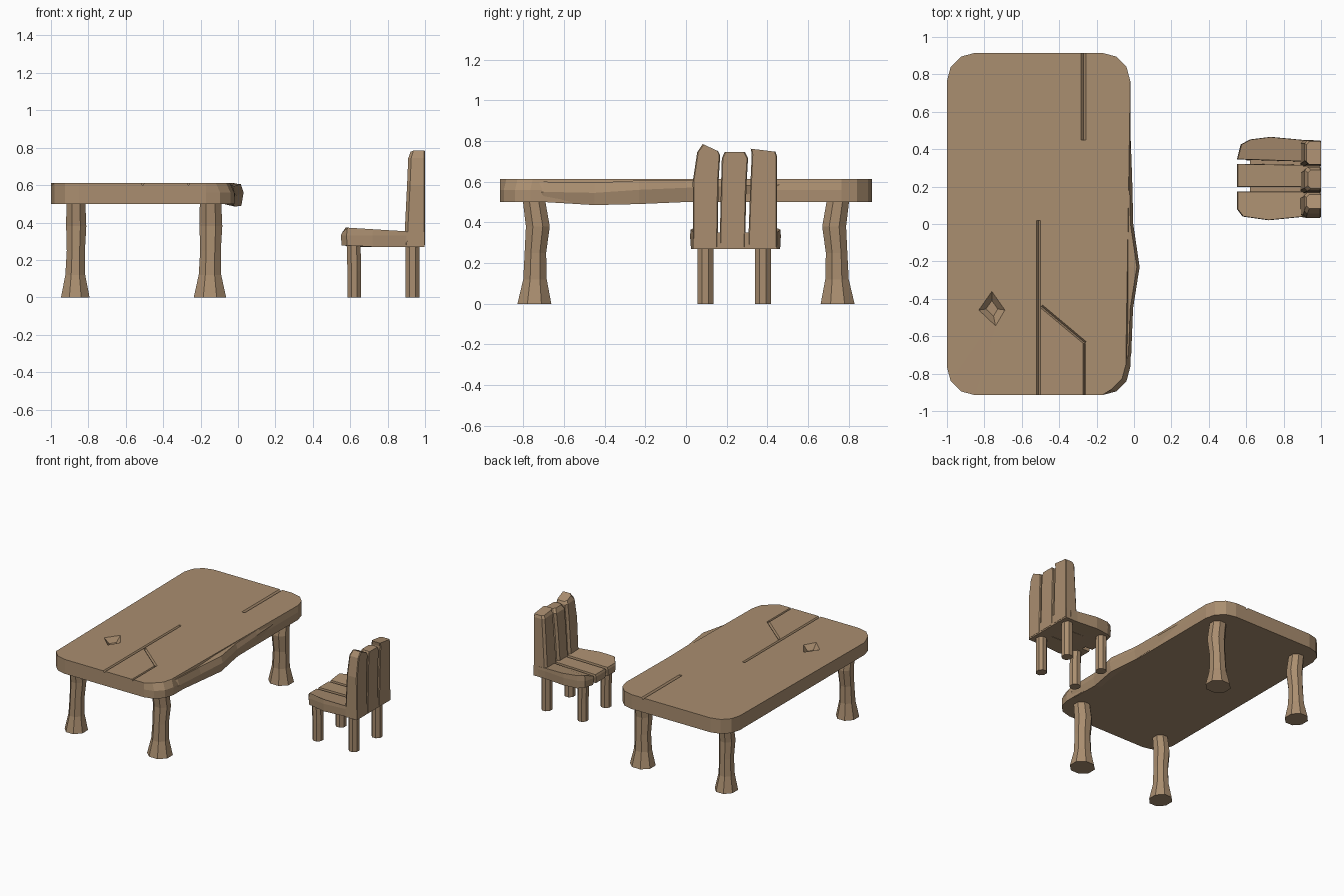
import bpy, bmesh
from math import cos, sin, pi
from mathutils import Vector

if "Cube" in bpy.data.objects:
    bpy.data.objects.remove(bpy.data.objects["Cube"])

wood = bpy.data.materials.new("wood")
wood.diffuse_color = (0.40, 0.27, 0.16, 1)
wood.use_nodes = True
wood.node_tree.nodes["Principled BSDF"].inputs["Base Color"].default_value = wood.diffuse_color


def loft(name, rings):
    """Skin a list of equal-length point rings and cap both ends."""
    bm = bmesh.new()
    vr = [[bm.verts.new(p) for p in r] for r in rings]
    n = len(rings[0])
    for a, b in zip(vr, vr[1:]):
        for i in range(n):
            bm.faces.new((a[i], a[(i + 1) % n], b[(i + 1) % n], b[i]))
    bm.faces.new(vr[0][::-1])
    bm.faces.new(vr[-1])
    bmesh.ops.recalc_face_normals(bm, faces=bm.faces)
    me = bpy.data.meshes.new(name)
    bm.to_mesh(me)
    bm.free()
    me.materials.append(wood)
    ob = bpy.data.objects.new(name, me)
    bpy.context.collection.objects.link(ob)
    return ob


def cut(target, cutter):
    """Subtract the cutter, then delete it."""
    m = target.modifiers.new("cut", 'BOOLEAN')
    m.operation, m.solver, m.object = 'DIFFERENCE', 'EXACT', cutter
    bpy.context.view_layer.objects.active = target
    bpy.ops.object.modifier_apply(modifier=m.name)
    bpy.data.objects.remove(cutter)


def groove(path, w, z, depth):
    """V-shaped cutter following a path of (x, y) points."""
    d = Vector((path[-1][0] - path[0][0], path[-1][1] - path[0][1]))
    s = Vector((-d.y, d.x)).normalized() * w
    return loft("groove_cutter", [[(x - s.x, y - s.y, z + depth), (x, y, z - depth),
                                   (x + s.x, y + s.y, z + depth)] for x, y in path])


# Table top: rounded rectangle with a worn front right corner
def top_ring(z, wear):
    pts = []
    for k, (cx, cy) in enumerate([(-.17, .765), (-.85, .765), (-.85, -.765), (-.17, -.765)]):
        for j in range(4):
            a = (k + j / 3) * pi / 2
            x, y, zz = cx + .15 * cos(a), cy + .15 * sin(a), z
            if k == 3 and j:
                x -= wear * .6
                y += wear * .3
            if k == 2 and j == 0:
                zz -= wear * .4
            pts.append((x, y, zz))
    return pts


top = loft("table_top", [top_ring(.5, 0), top_ring(.56, 0), top_ring(.612, .04)])

# Cracks and knot hole in the table top
for path, w in [([(-.27, .45), (-.27, .95)], .025), ([(-.51, -.95), (-.51, .02)], .02),
                ([(-.265, -.95), (-.265, -.64)], .014), ([(-.262, -.635), (-.495, -.44)], .018)]:
    cut(top, groove(path, w, .612, .014))
knot = [(-.76, -.36), (-.83, -.46), (-.74, -.545), (-.69, -.46)]
cut(top, loft("knot_cutter", [[(-.76 + (x + .76) * s, -.45 + (y + .45) * s, z) for x, y in knot]
                              for s, z in ((.45, .575), (1.04, .615))]))

# Split bark along the right edge: y, bulge x, low z, mid z, high z
bark = [(-.86, -.065, .52, .55, .575), (-.70, -.015, .50, .55, .60), (-.45, -.005, .485, .545, .595),
        (-.23, .03, .49, .56, .606), (0, -.004, .50, .57, .608), (.25, -.01, .515, .58, .61),
        (.46, -.018, .56, .585, .608)]
loft("bark_edge", [[(-.10, y, lo + .02), (bx - .012, y, lo), (bx, y, mid), (bx - .015, y, hi),
                    (-.10, y, hi)] for y, bx, lo, mid, hi in bark])


# Table legs: crooked octagonal trunks, mirrored front to back
def octagon(x, y, z, rx, ry):
    return [(x + rx * cos((i + .5) * pi / 4) * 1.08, y + ry * sin((i + .5) * pi / 4) * 1.08, z)
            for i in range(8)]


trunk = [(0, 0, .005, .085), (.12, 0, .008, .059), (.25, .003, .01, .054),
         (.38, .005, .022, .06), (.515, .003, .002, .056)]    # z, shift x, inward y, radius
for side, cx, flare in (("left", -.87, .9), ("right", -.15, 1.02)):
    for end, sg in (("front", -1), ("back", 1)):
        loft(f"table_leg_{end}_{side}",
             [octagon(cx + dx, sg * (.75 - dy), z, r * flare, r * .98) for z, dx, dy, r in trunk])

# Chair seat: three planks with a raised front edge
seat = {
    "seat_plank_front": [(.55, .175), (.55, .08), (.58, .04), (.72, .02), (.92, .04), (.96, .04), (.96, .175)],
    "seat_plank_middle": [(.55, .198), (.96, .198), (.96, .315), (.55, .322)],
    "seat_plank_back": [(.55, .345), (.57, .425), (.62, .452), (.73, .466), (.9, .45), (.96, .45), (.96, .332)],
}


def seat_top(x):
    return .345 if x < .57 else .373 - (x - .57) * .06


for name, pts in seat.items():
    cx, cy = .75, sum(p[1] for p in pts) / len(pts)
    loft(name, [[(cx + (x - cx) * .98, cy + (y - cy) * .93, .27 + (.008 if x < .6 else 0)) for x, y in pts],
                [(x, y, .33) for x, y in pts],
                [(cx + (x - cx) * .97, cy + (y - cy) * .97, seat_top(x)) for x, y in pts]])


def box(name, x0, x1, y0, y1, z0, z1):
    return loft(name, [[(x0, y0, z), (x1, y0, z), (x1, y1, z), (x0, y1, z)] for z in (z0, z1)])


box("seat_rail", .90, .998, .035, .447, .27, .35)
box("seat_support", .62, .93, .08, .41, .275, .30)


# Chair back: three chamfered slats; each level is y0, y1, z at y0, z at y1, front x
def section(y0, y1, za, zb, x0, x1=1.0, c=.016):
    pts = [(x0 + c, y0), (x1 - c / 3, y0), (x1, y0 + c / 3), (x1, y1 - c / 3),
           (x1 - c / 3, y1), (x0 + c, y1), (x0, y1 - c), (x0, y0 + c)]
    return [(x, y, za + (zb - za) * (y - y0) / (y1 - y0)) for x, y in pts]


slats = {
    "back_slat_left": [(.035, .155, .28, .28, .888), (.033, .16, .60, .60, .904),
                       (.055, .168, .745, .73, .91), (.082, .158, .785, .75, .922)],
    "back_slat_middle": [(.165, .29, .28, .28, .888), (.172, .297, .58, .58, .904),
                         (.176, .305, .715, .715, .912), (.19, .29, .745, .745, .93)],
    "back_slat_right": [(.305, .447, .28, .28, .888), (.316, .447, .58, .58, .904),
                        (.323, .447, .735, .725, .912), (.318, .44, .762, .747, .922)],
}
for name, levels in slats.items():
    loft(name, [section(*lv) for lv in levels])

# Chair legs: short octagonal posts
for fb, cx in (("front", .622), ("back", .933)):
    for lr, cy in (("left", .378), ("right", .095)):
        loft(f"chair_leg_{fb}_{lr}", [octagon(cx + dx, cy, z, .037, .039)
                                      for z, dx in ((0, 0), (.14, 0), (.285, -.004 if fb == "front" else 0))])
